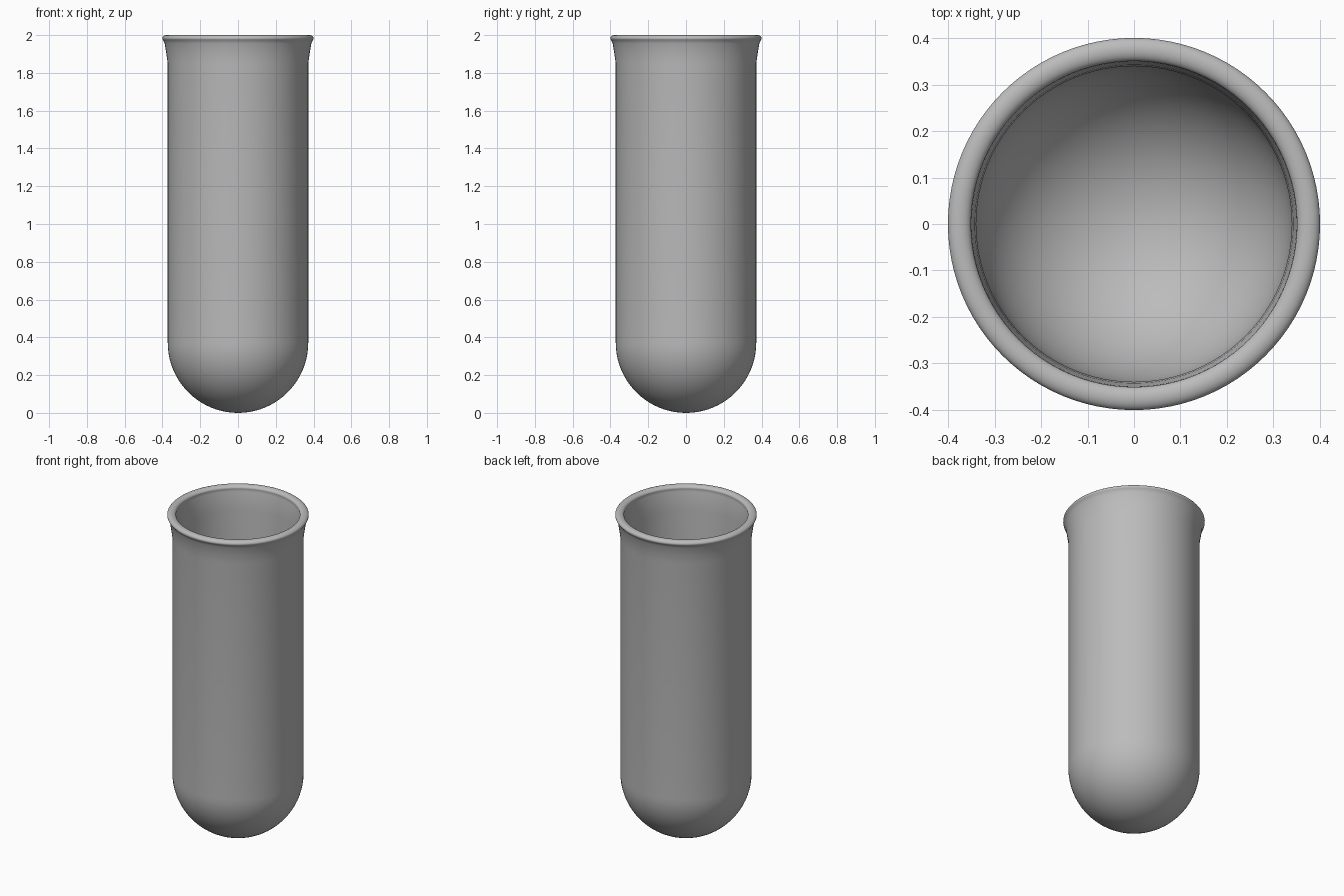
import bpy, bmesh, math
from math import sin, cos, pi

cube = bpy.data.objects.get("Cube")
if cube:
    bpy.data.objects.remove(cube, do_unlink=True)

SEGMENTS = 96
OUTER, INNER = 0.372, 0.34
BASE = OUTER          # height of the rounded bottom's centre

grey = bpy.data.materials.new("plain grey")
grey.use_nodes = True
colour = (0.5, 0.5, 0.5, 1)
grey.diffuse_color = colour
grey.node_tree.nodes["Principled BSDF"].inputs["Base Color"].default_value = colour


def arc(cx, cz, rx, rz, start, end, steps):
    """Points (radius, height) along part of an ellipse, angles in degrees."""
    angles = [math.radians(start + (end - start) * i / steps) for i in range(steps + 1)]
    return [(cx + rx * cos(a), cz + rz * sin(a)) for a in angles]


# Wall section: outer bowl, flared neck, rolled lip, inner wall, inner bowl
profile = arc(0, BASE, OUTER, OUTER, -90, 0, 20)
profile += [(OUTER, 1.85), (0.379, 1.9), (0.388, 1.955)]
profile += arc(0.376, 1.983, 0.025, 0.017, -40, 200, 16)
profile += [(0.35, 1.965), (0.343, 1.9), (INNER, 1.85)]
profile += arc(0, BASE, INNER, INNER, 0, -90, 20)

# Spin the section round the upright axis
bm = bmesh.new()
verts = [bm.verts.new((max(r, 0), 0, z)) for r, z in profile]
edges = [bm.edges.new(pair) for pair in zip(verts, verts[1:])]
bmesh.ops.spin(bm, geom=verts + edges, cent=(0, 0, 0), axis=(0, 0, 1),
               angle=2 * pi, steps=SEGMENTS, use_duplicate=False)
bmesh.ops.remove_doubles(bm, verts=bm.verts, dist=0.0005)
bmesh.ops.recalc_face_normals(bm, faces=bm.faces)

mesh = bpy.data.meshes.new("round_bottom_tube")
bm.to_mesh(mesh)
bm.free()
mesh.materials.append(grey)
tube = bpy.data.objects.new("round_bottom_tube", mesh)
bpy.context.collection.objects.link(tube)

bpy.context.view_layer.objects.active = tube
tube.select_set(True)
bpy.ops.object.shade_smooth_by_angle(angle=math.radians(40))
